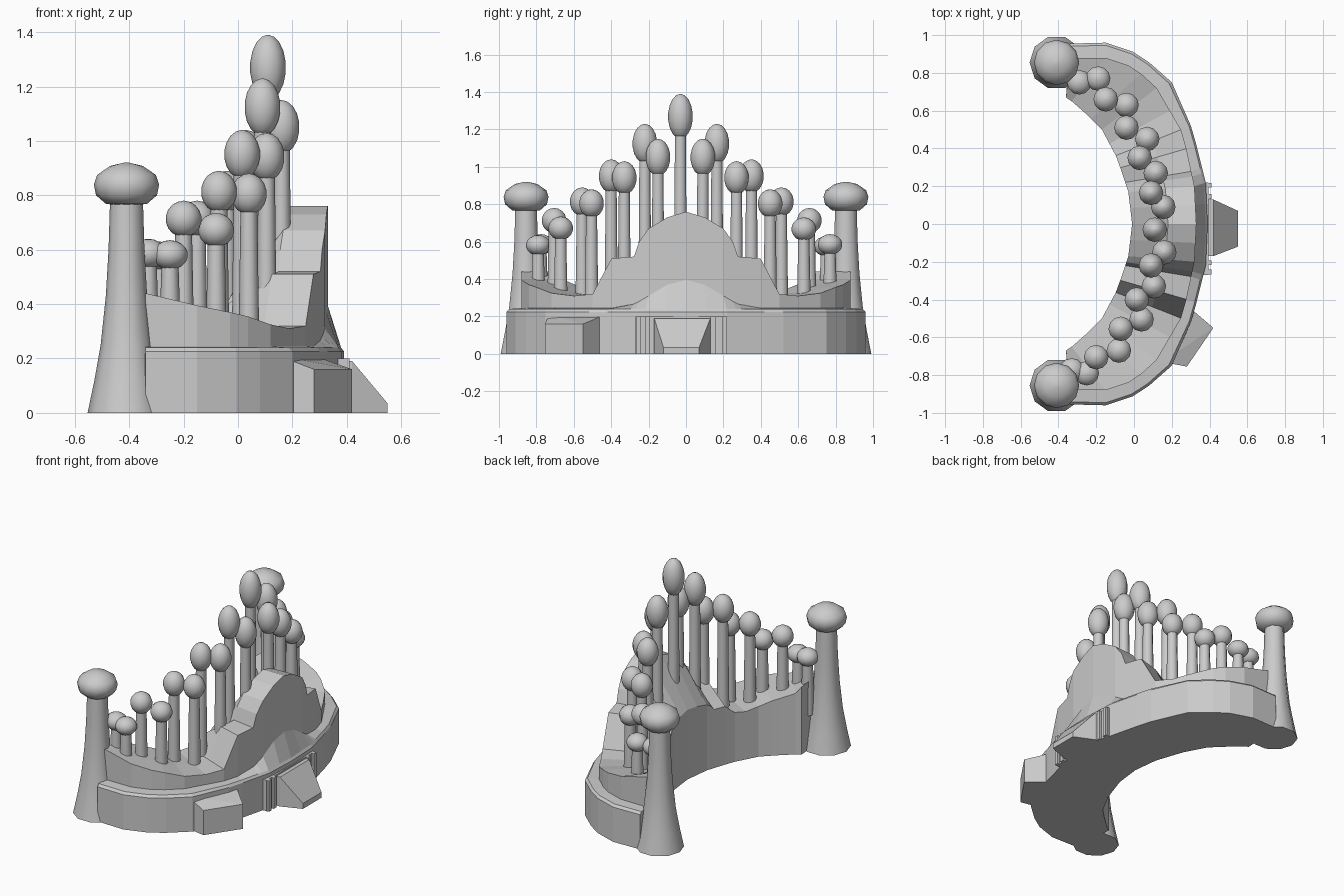
import bpy, bmesh, math

if "Cube" in bpy.data.objects:
    bpy.data.objects.remove(bpy.data.objects["Cube"])

def finish(bm, name, smooth=False):
    bmesh.ops.recalc_face_normals(bm, faces=bm.faces[:])
    me = bpy.data.meshes.new(name)
    bm.to_mesh(me)
    bm.free()
    ob = bpy.data.objects.new(name, me)
    bpy.context.collection.objects.link(ob)
    if smooth:
        bpy.ops.object.select_all(action='DESELECT')
        ob.select_set(True)
        bpy.context.view_layer.objects.active = ob
        bpy.ops.object.shade_smooth_by_angle(angle=math.radians(40))
    return ob

def lathe(name, x, y, profile, sides):
    bm = bmesh.new()
    rings = []
    for r, z in profile:
        rings.append([bm.verts.new((x + r * math.cos(2 * math.pi * i / sides),
                                    y + r * math.sin(2 * math.pi * i / sides), z))
                      for i in range(sides)])
    for a, b in zip(rings, rings[1:]):
        for i in range(sides):
            j = (i + 1) % sides
            bm.faces.new((a[i], a[j], b[j], b[i]))
    bm.faces.new(rings[0][::-1])
    bm.faces.new(rings[-1])
    return finish(bm, name, True)

def hull(name, pts):
    bm = bmesh.new()
    for p in pts:
        bm.verts.new(p)
    bmesh.ops.convex_hull(bm, input=bm.verts[:])
    bmesh.ops.dissolve_limit(bm, angle_limit=0.01, verts=bm.verts[:], edges=bm.edges[:])
    return finish(bm, name)

def box(name, x0, x1, y0, y1, z0, z1):
    return hull(name, [(x, y, z) for x in (x0, x1) for y in (y0, y1) for z in (z0, z1)])

def bulb(r, rz, zc, n=9):
    return [(r * max(0.04, math.sin(math.pi * k / n)), zc - rz * math.cos(math.pi * k / n))
            for k in range(n + 1)]

def along(path, u):
    i = min(int(u), len(path) - 2)
    f = u - i
    return [a + (b - a) * f for a, b in zip(path[i], path[i + 1])]

# crescent plan curves, from the middle to one tip
outer = [(.39, 0), (.38, .22), (.31, .5), (.2, .75), (.03, .9), (-.15, .96), (-.34, .955)]
wall = [(.33, 0), (.32, .2), (.26, .48), (.12, .72), (0, .83), (-.15, .88), (-.34, .88)]
inner = [(-.01, 0), (-.03, .17), (-.09, .35), (-.17, .5), (-.25, .58), (-.33, .65), (-.36, .67)]
# position along the curves and height of the rocky backdrop
stations = [(0, .76), (.5, .73), (1, .67), (1.18, .6), (1.28, .52), (1.71, .51), (2.08, .32),
            (2.5, .31), (3, .325), (3.7, .355), (4.2, .37), (5, .395), (6, .44)]

def section(u, h, side):
    (ox, oy), (wx, wy), (ix, iy) = along(outer, u), along(wall, u), along(inner, u)
    hump = .15 * max(0, math.cos(min(wy / .37, 1) * math.pi) * .5 + .5)
    mx, my = ix + (wx - ix) * .56, iy + (wy - iy) * .56
    hi = h if h < .35 or u > 3 else .32 + (h - .32) * .3
    lip = .82
    lx, ly = wx + (ox - wx) * lip, wy + (oy - wy) * lip
    pts = [(ox, oy, 0), (ox, oy, .225), (lx, ly, .24), (wx, wy, .245 + hump),
           (wx, wy, h), (mx, my, h), (ix, iy, hi), (ix, iy, 0)]
    return [(x, y * side, z) for x, y, z in pts]

# crescent base with backdrop
bm = bmesh.new()
secs = [section(u, h, -1) for u, h in stations[:0:-1]] + [section(u, h, 1) for u, h in stations]
rows = [[bm.verts.new(p) for p in s] for s in secs]
for a, b in zip(rows, rows[1:]):
    for i in range(len(a)):
        j = (i + 1) % len(a)
        bm.faces.new((a[i], a[j], b[j], b[i]))
bm.faces.new(rows[0])
bm.faces.new(rows[-1][::-1])
finish(bm, "crescent_base")

# front ramp with its back panel and pilasters
hull("centre_ramp", [(x, y, z) for x, ys, zt in ((.34, (-.17, .13), .19), (.42, (-.17, .13), .19),
                                                 (.55, (-.12, .07), .035))
                     for y in ys for z in (0, zt)])
box("ramp_panel", .3, .395, -.27, .22, 0, .2)
for y in (-.255, -.205, .145, .205):
    box("ramp_pilaster", .3, .41, y - .013, y + .013, 0, .2)

# side buttress
hull("side_buttress", [(x, y, z) for x, y, zt in ((.42, -.55, .16), (.28, -.755, .16),
                                                  (.28, -.43, .21), (.15, -.73, .21))
                       for z in (0, zt)])

# flared end pillars with domed caps
for s in (-1, 1):
    lathe("end_pillar", -.41, .855 * s,
          [(.143, 0), (.118, .12), (.095, .25), (.076, .43), (.066, .6), (.06, .8)], 10)
    lathe("end_pillar_cap", -.41, .855 * s,
          [(.03, .765), (.075, .768), (.112, .8), (.12, .84), (.108, .875), (.06, .908), (.01, .92)], 12)

# double row of bulb-topped stems: x, y, top height
stems = [(-.29, .75, .63), (-.19, .77, .64), (-.15, .66, .78), (-.04, .63, .73), (-.04, .51, .89),
         (.07, .45, .88), (.03, .35, 1.04), (.115, .27, 1.03), (.09, .165, 1.23), (.155, .09, 1.15),
         (.11, -.03, 1.39), (.16, -.15, 1.15), (.09, -.22, 1.23), (.105, -.33, 1.03),
         (.015, -.4, 1.04), (.04, -.505, .88), (-.07, -.555, .89), (-.08, -.67, .735),
         (-.2, -.705, .78), (-.25, -.79, .635), (-.33, -.775, .64)]
for x, y, top in stems:
    rz = .054 + (top - .63) * .087
    zc = top - rz
    lathe("stem", x, y, [(.04, .22), (.036, .4), (.03, zc)], 10)
    lathe("stem_bulb", x, y, bulb(.066, rz, zc), 12)
